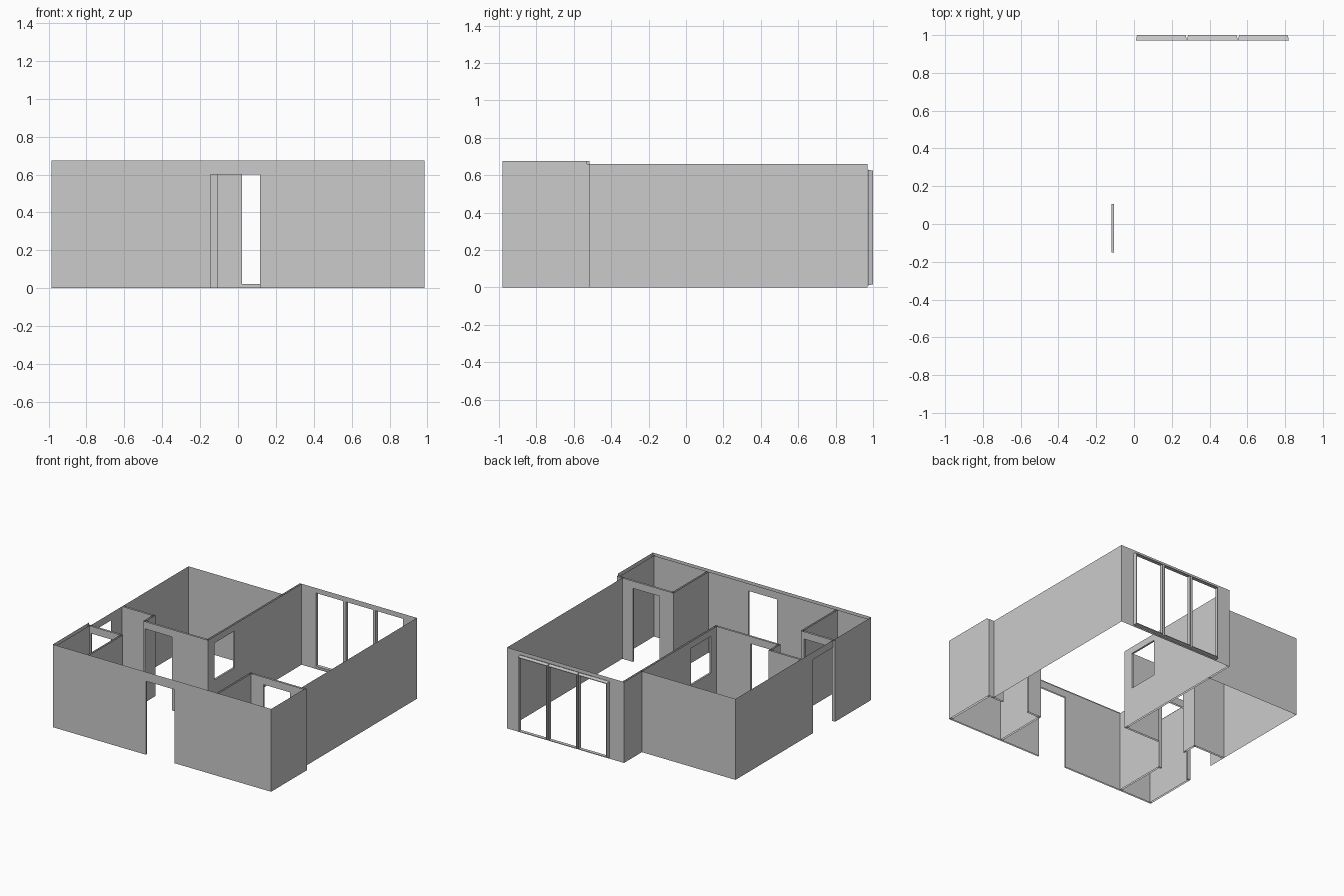
import bpy

if "Cube" in bpy.data.objects:
    bpy.data.objects.remove(bpy.data.objects["Cube"])

H, HF = 0.66, 0.675   # wall height, front shell height
T = 0.015             # wall thickness


def make(name, quads):
    """One mesh object from a list of quads, welded."""
    verts, index, faces = [], {}, []
    for q in quads:
        face = []
        for p in q:
            k = tuple(round(c, 4) for c in p)
            if k not in index:
                index[k] = len(verts)
                verts.append(k)
            face.append(index[k])
        faces.append(face)
    me = bpy.data.meshes.new(name)
    me.from_pydata(verts, [], faces)
    ob = bpy.data.objects.new(name, me)
    bpy.context.collection.objects.link(ob)
    return ob


def wall(name, axis, pos, a, b, thick=0.0, hole=None, top=H, top2=None):
    """Upright wall along 'x' or 'y' at pos, open at top and bottom.
    thick adds a second face; hole = (start, end, bottom, top)."""
    def pt(u, d, z):
        return (u, d, z) if axis == 'x' else (d, u, z)

    def sheet(d, h):
        if not hole:
            rects = [(a, b, 0, h)]
        else:
            s, e, lo, hi = hole
            rects = [(a, s, 0, h), (e, b, 0, h), (s, e, hi, h), (s, e, 0, lo)]
        return [[pt(u0, d, z0), pt(u1, d, z0), pt(u1, d, z1), pt(u0, d, z1)]
                for u0, u1, z0, z1 in rects if u1 - u0 > 1e-4 and z1 - z0 > 1e-4]

    quads = sheet(pos, top)
    if thick:
        far, h2 = pos + thick, top2 or top
        quads += sheet(far, h2)
        ends = [(a, 0, min(top, h2)), (b, 0, min(top, h2))]
        if hole:
            s, e, lo, hi = hole
            ends += [(s, lo, hi), (e, lo, hi)]
            if lo > 0:  # window sill and head
                quads += [[pt(s, pos, z), pt(e, pos, z), pt(e, far, z), pt(s, far, z)]
                          for z in (lo, hi)]
        quads += [[pt(u, pos, z0), pt(u, far, z0), pt(u, far, z1), pt(u, pos, z1)]
                  for u, z0, z1 in ends]
    return make(name, quads)


# Outer shell at the front
wall("front_wall", 'x', -0.98, -0.985, 0.985, 0.012, (-0.145, 0.115, 0, 0.6), HF, H)
wall("front_right_side", 'y', 0.985, -0.98, -0.53, -0.018, None, HF, H)
wall("front_left_side", 'y', -0.985, -0.98, -0.515, T, None, HF, H)

# Single-skin outer walls
wall("right_wall", 'y', 0.935, -0.53, 0.97)
wall("back_wall", 'x', 0.97, -0.105, 0.935, 0, (0.01, 0.82, 0.01, 0.63))
wall("back_left_wall", 'x', 0.74, -0.965, -0.105)
wall("left_wall", 'y', -0.965, -0.53, 0.74, 0, (-0.52, -0.257, 0, 0.6))

# Front corner rooms
wall("right_room_back", 'x', -0.53, 0.475, 0.985, T, (0.6, 0.84, 0, 0.6))
wall("right_room_side", 'y', 0.475, -0.968, -0.515, T)
wall("left_room_back", 'x', -0.53, -0.985, -0.675, T, (-0.955, -0.705, 0, 0.6))
wall("left_room_side", 'y', -0.69, -0.968, -0.515, T)

# Back left room, inner side
wall("divider_wall", 'y', -0.12, -0.235, 0.97, T, (-0.15, 0.105, 0.305, 0.605))
wall("hall_wall", 'x', -0.235, -0.69, -0.105, T, (-0.68, -0.43, 0, 0.6))
wall("jog_side", 'y', -0.69, -0.235, -0.1, T)
wall("jog_back", 'x', -0.115, -0.965, -0.675, T)

# Small flush panel on the right room side
make("wall_panel", [[(0.474, -0.79, 0.44), (0.474, -0.61, 0.44),
                     (0.474, -0.61, 0.525), (0.474, -0.79, 0.525)]])


# Large window: three tapered frames
def pane_frame(name, x0, x1, z0=0.01, z1=0.63, bar=0.012, y0=0.972, y1=1.0):
    def ring(i, y):
        return [(x0 + i, y, z0 + i), (x1 - i, y, z0 + i),
                (x1 - i, y, z1 - i), (x0 + i, y, z1 - i)]
    loops = [ring(0, y0), ring(bar * 0.55, y1), ring(bar, y1), ring(bar, y0)]
    quads = []
    for k in range(4):
        p, q = loops[k], loops[(k + 1) % 4]
        quads += [[p[j], p[(j + 1) % 4], q[(j + 1) % 4], q[j]] for j in range(4)]
    make(name, quads)


for i in range(3):
    pane_frame(f"window_frame_{i + 1}", 0.01 + 0.27 * i, 0.28 + 0.27 * i)
